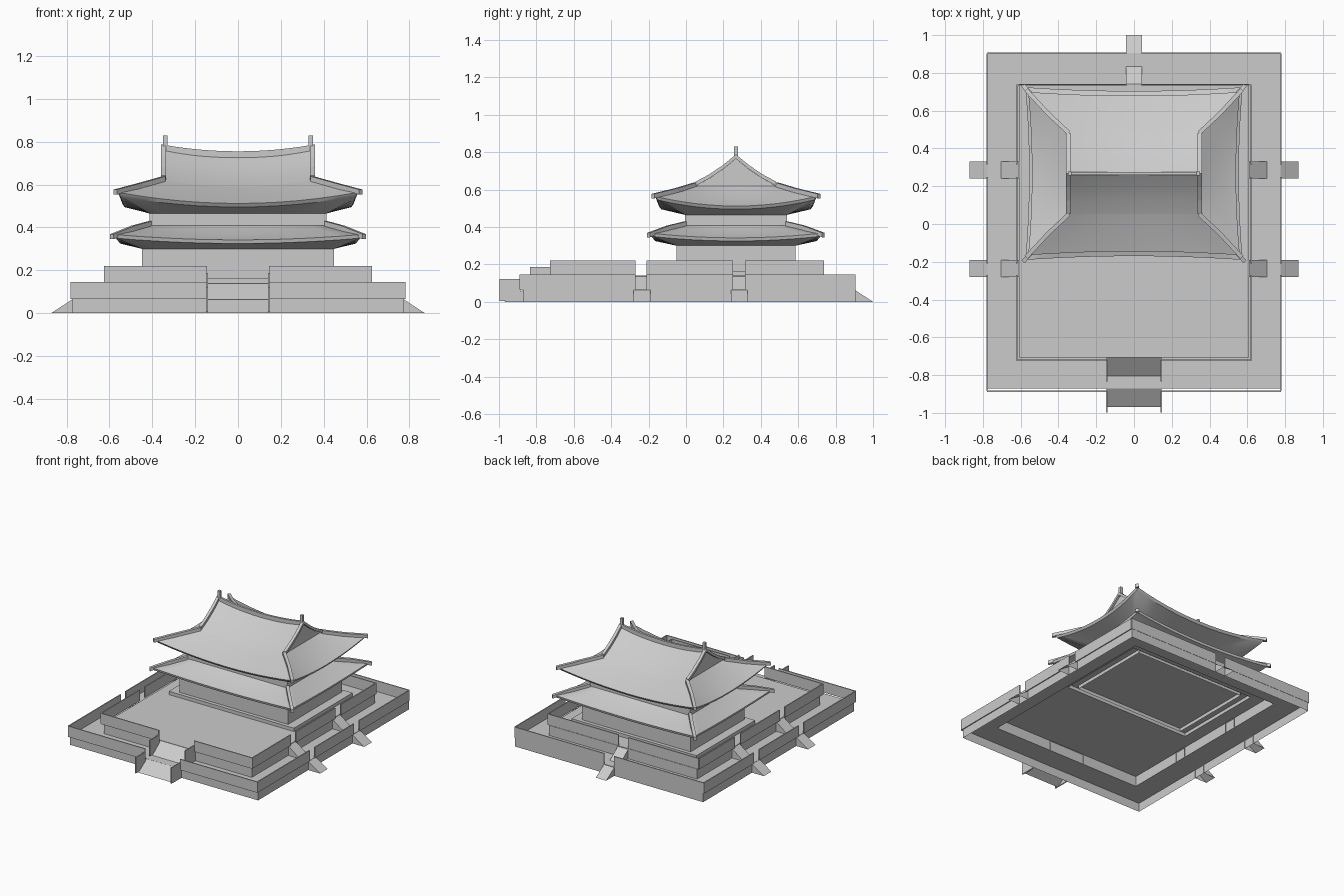
import bpy, bmesh, math
from mathutils import Vector

if "Cube" in bpy.data.objects:
    bpy.data.objects.remove(bpy.data.objects["Cube"])

grey = bpy.data.materials.new("stone_grey")
grey.use_nodes = True
COL = (0.6, 0.6, 0.6, 1)
grey.diffuse_color = COL
grey.node_tree.nodes["Principled BSDF"].inputs["Base Color"].default_value = COL

CY = 0.267      # depth position of the hall
YARD = 0.017    # depth position of the terraces


def finish(name, bm, smooth=False, fix=True):
    if fix:
        bmesh.ops.recalc_face_normals(bm, faces=bm.faces)
    mesh = bpy.data.meshes.new(name)
    bm.to_mesh(mesh)
    bm.free()
    obj = bpy.data.objects.new(name, mesh)
    bpy.context.collection.objects.link(obj)
    mesh.materials.append(grey)
    if smooth:
        bpy.ops.object.select_all(action='DESELECT')
        obj.select_set(True)
        bpy.context.view_layer.objects.active = obj
        bpy.ops.object.shade_smooth_by_angle(angle=math.radians(35))
    return obj


def loft(name, loops, closed=True, cap=False, smooth=False, fix=True):
    """Skin a list of equal length point loops."""
    bm = bmesh.new()
    rows = [[bm.verts.new(p) for p in loop] for loop in loops]
    n = len(rows[0])
    for a, b in zip(rows, rows[1:]):
        for i in range(n if closed else n - 1):
            j = (i + 1) % n
            bm.faces.new((a[i], a[j], b[j], b[i]))
    if cap:
        bm.faces.new(rows[-1])
    return finish(name, bm, smooth, fix)


def rect(hx, hy, cy, z, lift=0, inset=0, n=1):
    """Rectangle loop whose sides dip and bow inward between the corners."""
    corners = [(-1, -1), (1, -1), (1, 1), (-1, 1)]
    pts = []
    for k in range(4):
        a, b = Vector(corners[k]), Vector(corners[(k + 1) % 4])
        out = (a + b) / 2
        for i in range(n):
            t = 2 * i / n - 1
            p = a.lerp(b, i / n)
            d = inset * (1 - t * t)
            pts.append((p.x * hx - out.x * d, cy + p.y * hy - out.y * d, z + lift * t * t))
    return pts


def box(name, lo, hi):
    bm = bmesh.new()
    bmesh.ops.create_cube(bm, size=1)
    for v in bm.verts:
        v.co = [l + (c + 0.5) * (h - l) for c, l, h in zip(v.co, lo, hi)]
    return finish(name, bm)


def beam(name, path, w, h):
    """Rectangular bar standing on a path."""
    pts = [Vector(p) for p in path]
    side = (pts[-1] - pts[0]).cross(Vector((0, 0, 1))).normalized() * w / 2
    up = Vector((0, 0, h))
    loops = [[p - side, p + side, p + side + up, p - side + up] for p in pts]
    obj = loft(name, loops, cap=True)
    return obj


def wedge(name, origin, out, half, z0, z1, run=0.1):
    """Ramp falling outward from an edge."""
    o, d = Vector((*origin, 0)), Vector((*out, 0))
    s = Vector((-d.y, d.x, 0)) * half
    bm = bmesh.new()
    ends = []
    for k in (-1, 1):
        tri = [o + Vector((0, 0, z0)), o + Vector((0, 0, z1)), o + d * run + Vector((0, 0, z0))]
        ends.append([bm.verts.new(p + s * k) for p in tri])
    a, b = ends
    bm.faces.new(a)
    bm.faces.new(b)
    bm.faces.new((a[1], a[2], b[2], b[1]))
    return finish(name, bm)


# Stepped terraces and hall plinth, open underneath
loft("terraces", [
    rect(0.775, 0.888, YARD, 0), rect(0.775, 0.888, YARD, 0.065),
    rect(0.61, 0.725, YARD, 0.065), rect(0.61, 0.725, YARD, 0.14),
    rect(0.515, 0.345, CY, 0.14), rect(0.515, 0.345, CY, 0.165)], cap=True, fix=False)

# Parapet walls with openings at the ramps
TH = 0.004
GATES = ((-0.27, -0.21), (0.25, 0.315))
for level, hx, y0, y1, z0 in (("lower", 0.778, -0.885, 0.903, 0.065),
                              ("upper", 0.622, -0.722, 0.735, 0.14)):
    z1 = z0 + 0.08
    for s, tag in ((1, "left"), (-1, "right")):
        x = s * hx
        box(f"{level}_front_wall_{tag}", (min(x, s * 0.145), y0 - TH, z0), (max(x, s * 0.145), y0 + TH, z1))
        box(f"{level}_back_wall_{tag}", (min(x, s * 0.04), y1 - TH, z0), (max(x, s * 0.04), y1 + TH, z1))
        cuts = [y0, *GATES[0], *GATES[1], y1]
        for i in range(0, 6, 2):
            box(f"{level}_side_wall_{tag}_{i // 2}", (x - TH, cuts[i], z0), (x + TH, cuts[i + 1], z1))

# Ramps on every side of both levels, with front side panels
for level, hx, yf, yb, z0, z1 in (("lower", 0.772, -0.87, 0.9, 0, 0.065),
                                  ("upper", 0.605, -0.705, 0.735, 0.065, 0.14)):
    for s, tag in ((1, "left"), (-1, "right")):
        for i, y in enumerate((-0.235, 0.285)):
            wedge(f"{level}_ramp_{tag}_{i}", (s * hx, y), (s, 0), 0.045, z0, z1)
        box(f"{level}_stair_panel_{tag}", (s * 0.145 - TH, yf - 0.128, z0 + 0.005),
            (s * 0.145 + TH, yf - 0.015, z0 + 0.122))
    wedge(f"{level}_ramp_back", (0, yb), (0, 1), 0.043, z0, z1)
    wedge(f"{level}_ramp_front", (0, yf), (0, -1), 0.145, z0, z1)

# Hall walls
loft("lower_hall", [rect(0.448, 0.318, CY, 0.14), rect(0.448, 0.318, CY, 0.30)])
loft("upper_hall", [rect(0.412, 0.273, CY, 0.39), rect(0.412, 0.273, CY, 0.467)])

# Lower skirt roof with soffit
N = 12
loft("lower_roof", [
    rect(0.448, 0.318, CY, 0.30, n=N),
    rect(0.57, 0.452, CY, 0.325, 0.025, 0.02, N),
    rect(0.575, 0.457, CY, 0.342, 0.025, 0.02, N),
    rect(0.49, 0.362, CY, 0.368, 0.018, 0.01, N),
    rect(0.412, 0.273, CY, 0.408, n=N)], smooth=True)

# Upper skirt roof; its inner edge sags along the front and back
GX, GY = 0.345, 0.215


def gable_base(z, lift):
    pts = rect(GX, GY, CY, z, lift, 0, N)
    return [(x, y, z + lift if abs(abs(x) - GX) < 1e-4 else zz) for x, y, zz in pts]


loft("upper_roof_skirt", [
    rect(0.412, 0.273, CY, 0.465, n=N),
    rect(0.55, 0.42, CY, 0.495, 0.05, 0.02, N),
    rect(0.56, 0.432, CY, 0.512, 0.052, 0.02, N),
    rect(0.455, 0.318, CY, 0.55, 0.037, 0.01, N),
    gable_base(0.59, 0.03)], smooth=True)

# Main gabled roof: concave slopes under a sagging ridge
PROFILE = [(1, 0), (0.66, 0.27), (0.33, 0.6), (0, 1)]


def slope_point(x, side, u, f):
    t2 = (x / GX) ** 2
    base, top = 0.59 + 0.03 * t2, 0.73 + 0.035 * t2
    return (x, CY + side * GY * u, base + (top - base) * f)


xs = [GX * (2 * i / N - 1) for i in range(N + 1)]
strips = [(-1, u, f) for u, f in PROFILE] + [(1, u, f) for u, f in PROFILE[-2::-1]]
loft("gabled_roof", [[slope_point(x, *s) for x in xs] for s in strips],
     closed=False, smooth=True)

for s, tag in ((1, "left"), (-1, "right")):
    # Gable end wall
    bm = bmesh.new()
    bm.faces.new([bm.verts.new(Vector(slope_point(s * GX, *k))) for k in strips])
    finish(f"gable_wall_{tag}", bm)
    # Ridge end ornament
    box(f"ridge_finial_{tag}", (s * 0.34 - 0.01, CY - 0.01, 0.76), (s * 0.34 + 0.01, CY + 0.01, 0.83))
    for d, end in ((-1, "front"), (1, "back")):
        # Verge bar down the gable edge
        beam(f"verge_{tag}_{end}", [slope_point(s * (GX + 0.003), d, u, f) for u, f in PROFILE[::-1]],
             0.022, 0.022)
        # Hip bars out to the eave corners
        beam(f"upper_hip_{tag}_{end}", [
            (s * GX, CY + d * GY, 0.615), (s * 0.455, CY + d * 0.318, 0.584),
            (s * 0.572, CY + d * 0.444, 0.553)], 0.022, 0.024)
        beam(f"lower_hip_{tag}_{end}", [
            (s * 0.412, CY + d * 0.273, 0.405), (s * 0.49, CY + d * 0.362, 0.384),
            (s * 0.588, CY + d * 0.467, 0.345)], 0.022, 0.024)

# Main ridge
beam("main_ridge", [(x, CY, 0.725 + 0.03 * (x / GX) ** 2) for x in xs], 0.016, 0.03)
